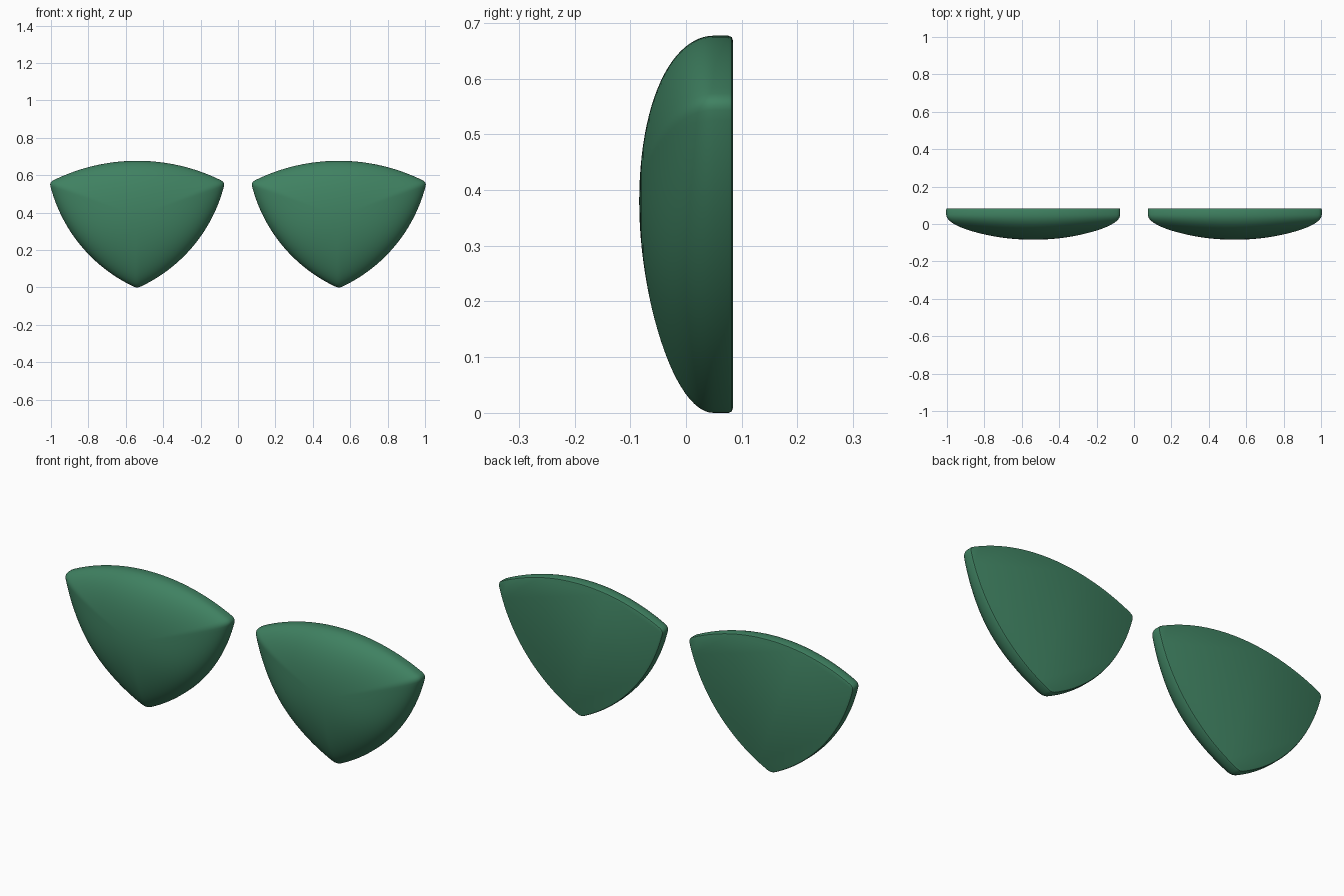
import bpy, bmesh, math
from mathutils import Vector

if "Cube" in bpy.data.objects:
    bpy.data.objects.remove(bpy.data.objects["Cube"])

CENTRE = Vector((0, 0.38))
BACK, RIM, FRONT = 0.084, 0.05, -0.084

green = bpy.data.materials.new("green")
green.diffuse_color = (0.05, 0.22, 0.12, 1)
green.use_nodes = True
green.node_tree.nodes["Principled BSDF"].inputs["Base Color"].default_value = green.diffuse_color


def arc(a, b, sag, n):
    """Circular arc from a to b bulging to the right of travel."""
    a, b = Vector(a), Vector(b)
    d = b - a
    half = d.length / 2
    out = Vector((d.y, -d.x)).normalized()
    r = (half * half + sag * sag) / (2 * sag)
    mid = (a + b) / 2
    c = mid - out * (r - sag)
    t = math.asin(half / r)
    along = d.normalized()
    pts = []
    for i in range(n + 1):
        f = -t + 2 * t * i / n
        pts.append(c + along * r * math.sin(f) + out * r * math.cos(f))
    return pts


def outline():
    """Three bowed sides with slightly rounded corners."""
    tip, right, left = (0, -0.004), (0.469, 0.562), (-0.469, 0.562)
    sides = [arc(tip, right, 0.087, 40), arc(right, left, 0.115, 40),
             arc(left, tip, 0.087, 40)]
    pts = []
    for k, side in enumerate(sides):
        pts += side[1:-1]
        a, corner, b = side[-2], side[-1], sides[(k + 1) % 3][1]
        for t in (0.25, 0.5, 0.75):
            pts.append(a * (1 - t) ** 2 + corner * 2 * t * (1 - t) + b * t * t)
    return pts


OUTLINE = outline()


def ring_points(s):
    """Outline shrunk by s, melting into an ellipse towards the middle."""
    pts = []
    for p in OUTLINE:
        d = p - CENTRE
        u = d.normalized()
        e = u / math.hypot(u.x / 0.42, u.y / 0.32)
        pts.append(CENTRE + s * e.lerp(d, s ** 1.5))
    return pts


def build_shield(name, x):
    bm = bmesh.new()

    def add_ring(pts, y):
        return [bm.verts.new((x + p.x, y, p.y)) for p in pts]

    # flat back, small rounded back edge, rim
    rings = [add_ring([p - (p - CENTRE).normalized() * inset for p in OUTLINE], y)
             for inset, y in ((0.008, BACK), (0.0025, BACK - 0.002),
                              (0, BACK - 0.008))]
    bm.faces.new(rings[0])
    # domed front
    n = 24
    for i in range(n):
        a = math.pi / 2 * i / n
        rings.append(add_ring(ring_points(math.cos(a)),
                              RIM + (FRONT - RIM) * math.sin(a)))
    for r0, r1 in zip(rings, rings[1:]):
        for i in range(len(r0)):
            j = (i + 1) % len(r0)
            bm.faces.new((r0[i], r0[j], r1[j], r1[i]))
    top = bm.verts.new((x, FRONT, CENTRE.y))
    last = rings[-1]
    for i in range(len(last)):
        bm.faces.new((last[i], last[(i + 1) % len(last)], top))
    bmesh.ops.recalc_face_normals(bm, faces=bm.faces)
    me = bpy.data.meshes.new(name)
    bm.to_mesh(me)
    bm.free()
    me.materials.append(green)
    ob = bpy.data.objects.new(name, me)
    bpy.context.collection.objects.link(ob)
    bpy.ops.object.select_all(action='DESELECT')
    bpy.context.view_layer.objects.active = ob
    ob.select_set(True)
    bpy.ops.object.shade_smooth_by_angle(angle=math.radians(40))


for name, x in (("left_pad", -0.539), ("right_pad", 0.539)):
    build_shield(name, x)
